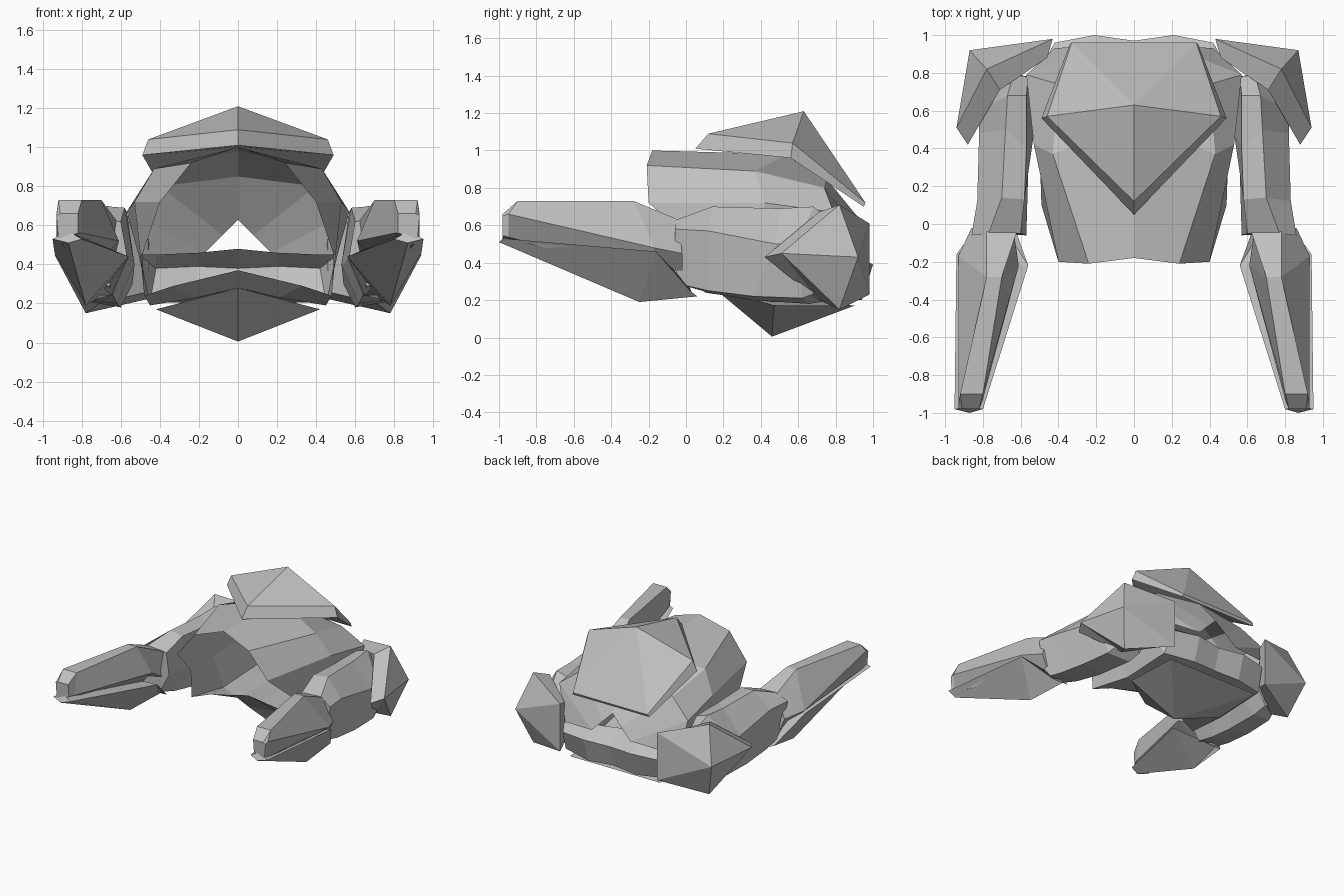
import bpy
import bmesh

if "Cube" in bpy.data.objects:
    bpy.data.objects.remove(bpy.data.objects["Cube"], do_unlink=True)

# One plain grey for all armour
GREY = (0.53, 0.53, 0.53, 1.0)
armour_grey = bpy.data.materials.new("armour_grey")
armour_grey.use_nodes = True
armour_grey.diffuse_color = GREY
armour_grey.node_tree.nodes["Principled BSDF"].inputs["Base Color"].default_value = GREY


def finish(name, bm):
    """Turn the +x half into a mirrored, flat-shaded object."""
    bmesh.ops.remove_doubles(bm, verts=bm.verts[:], dist=0.0005)
    bmesh.ops.recalc_face_normals(bm, faces=bm.faces[:])
    mesh = bpy.data.meshes.new(name)
    bm.to_mesh(mesh)
    bm.free()
    mesh.materials.append(armour_grey)
    part = bpy.data.objects.new(name, mesh)
    bpy.context.collection.objects.link(part)
    mirror = part.modifiers.new("Mirror", "MIRROR")
    mirror.use_axis[0] = True
    mirror.merge_threshold = 0.001
    return part


def loft(name, rows, closed=False, caps=False):
    """Skin successive rows of points, as a strip or as a closed tube."""
    bm = bmesh.new()
    grid = [[bm.verts.new(point) for point in row] for row in rows]
    width = len(rows[0])
    for first, second in zip(grid, grid[1:]):
        for i in range(width if closed else width - 1):
            j = (i + 1) % width
            bm.faces.new((first[i], first[j], second[j], second[i]))
    if caps:
        bm.faces.new(grid[0])
        bm.faces.new(grid[-1])
    return finish(name, bm)


def facets(name, points, faces):
    """Build a faceted plate from named corners; each letter is a corner."""
    bm = bmesh.new()
    corner = {key: bm.verts.new(place) for key, place in points.items()}
    for face in faces.split():
        bm.faces.new([corner[key] for key in face])
    return finish(name, bm)


# Hollow upper body: open hood in front, V-shaped gap at the back
loft("upper_body", [
    [(0, -.18, 1), (.24, -.21, .92), (.4, -.2, .72), (.49, .1, .45)],
    [(0, .54, .98), (.43, .37, .89), (.53, .42, .72), (.5, .4, .45)],
    [(0, .75, .85), (.4, .74, .8), (.57, .79, .67), (.51, .8, .45)],
    [(0, .93, .63), (.08, .94, .55), (.17, .95, .46), (.42, .93, .45)],
])

# Lower body bowl: front lip, floor and back wall leaning forward
loft("lower_body", [
    [(0, .13, .37), (.33, .13, .29), (.48, .1, .24), (.49, .1, .45)],
    [(0, .14, .28), (.21, .3, .23), (.45, .46, .19), (.5, .4, .45)],
    [(0, .92, .21), (.21, .94, .2), (.45, .88, .21), (.51, .8, .45)],
    [(0, .97, .38), (.21, 1, .39), (.42, .96, .38), (.51, .8, .45)],
    [(0, .84, .48), (.2, .86, .46), (.42, .86, .45), (.51, .8, .45)],
])

# Raised plate over the back: t tip, p peak, s side, b back, lower case on top
facets("top_plate", {
    "t": (0, .12, 1.09), "p": (0, .63, 1.21), "s": (.46, .57, 1.04),
    "b": (.33, .96, .72), "m": (0, .96, .72),
    "T": (0, .05, 1.01), "S": (.49, .56, .96), "B": (.34, .95, .7),
    "M": (0, .95, .7), "P": (0, .58, 1),
}, "tsp psb pbm tTSs sSBb bBMm TPS PMBS")

# Keel plate under the belly
facets("belly_plate", {
    "t": (0, .13, .28), "p": (0, .46, .005), "s": (.42, .47, .17),
    "b": (.4, .9, .17), "m": (0, .9, .17), "c": (0, .5, .22),
}, "tsp psb pbm tcs scmb")

# Shoulder guards: a apex, f front, t top, u underside, k and l back edge
facets("shoulder_guard", {
    "a": (.87, .92, .43), "f": (.94, .51, .45), "t": (.78, .82, .71),
    "u": (.78, .82, .15), "k": (.43, .98, .61), "l": (.43, .98, .23),
    "F": (.88, .42, .43), "T": (.71, .71, .67), "U": (.71, .71, .2),
    "K": (.46, .88, .58), "L": (.46, .88, .26),
}, "aft auf atk alu akl fFTt fUF fuU tTKk uULl kKLl FTU TKLU")

# Upper arms, a six-sided tube from shoulder to elbow
loft("upper_arm", [
    [(.56, .78, .55), (.64, .79, .62), (.74, .8, .5), (.72, .8, .28), (.6, .78, .2), (.54, .78, .32)],
    [(.57, .68, .67), (.67, .68, .7), (.82, .6, .5), (.77, .62, .21), (.6, .66, .18), (.54, .6, .3)],
    [(.57, .4, .67), (.68, .5, .69), (.82, .48, .5), (.79, .36, .22), (.62, .35, .2), (.53, .48, .4)],
    [(.58, .13, .69), (.7, .14, .7), (.83, .12, .57), (.8, .12, .25), (.64, .12, .24), (.56, .28, .42)],
    [(.6, -.05, .62), (.77, -.05, .63), (.86, -.06, .58), (.8, -.05, .29), (.66, -.05, .29), (.57, -.06, .45)],
], closed=True, caps=True)

# Forearms, broad at the elbow and tapering to a blunt end
loft("forearm", [
    [(.62, -.04, .62), (.78, -.04, .63), (.86, -.02, .45), (.82, -.02, .36), (.64, -.02, .4)],
    [(.7, -.28, .73), (.78, -.28, .73), (.93, -.17, .48), (.78, -.2, .34), (.61, -.22, .52)],
    [(.8, -.9, .73), (.92, -.9, .73), (.93, -.95, .66), (.92, -.95, .53), (.8, -.93, .56)],
    [(.82, -.98, .66), (.91, -.98, .66), (.93, -.98, .65), (.92, -.98, .53), (.82, -.97, .56)],
], closed=True, caps=True)

# Keeled guards along the underside of the forearms
loft("forearm_guard", [
    [(.8, .03, .24), (.73, .06, .22), (.65, .03, .24), (.73, .02, .27)],
    [(.94, -.16, .46), (.78, -.25, .19), (.56, -.22, .44), (.76, -.2, .42)],
    [(.95, -.98, .53), (.87, -1, .51), (.8, -.98, .53), (.87, -.97, .57)],
], closed=True, caps=True)
